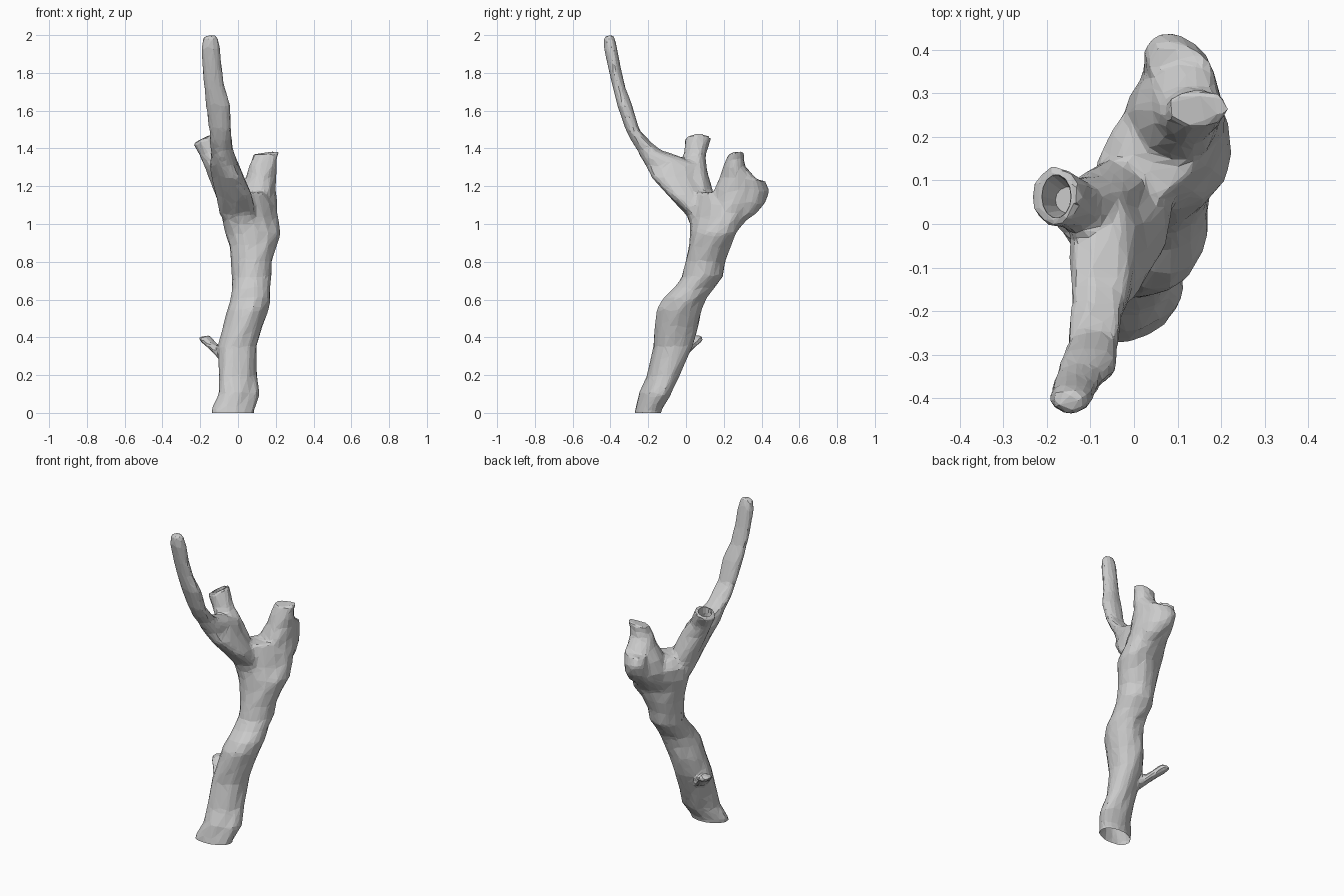
import bpy, bmesh, math, random
from mathutils import Vector

random.seed(4)
SIDES = 14


def limb(bm, sections, tilt=0.0, rough=0.05, lift=0.008):
    """Closed tube through horizontal sections (z, x0, x1, y0, y1[, skew]).
    skew leans the oval diagonally inside its bounds; tilt slants the last section."""
    rings = []
    for k, (z, x0, x1, y0, y1, *skew) in enumerate(sections):
        cx, cy, rx, ry = (x0 + x1) / 2, (y0 + y1) / 2, (x1 - x0) / 2, (y1 - y0) / 2
        s = skew[0] if skew else 0.0
        slope = tilt if k == len(sections) - 1 else 0
        ring = []
        for i in range(SIDES):
            a = 2 * math.pi * i / SIDES
            f = 1.02 + random.uniform(-rough, rough)
            # positive skew stretches the oval along the +x +y diagonal
            dx = rx * f * math.cos(a - s / 2)
            dz = random.uniform(-lift, lift)
            ring.append(bm.verts.new((cx + dx, cy + ry * f * math.sin(a + s / 2),
                                      z + slope * dx + dz)))
        rings.append(ring)
    for a, b in zip(rings, rings[1:]):
        for i in range(SIDES):
            j = (i + 1) % SIDES
            bm.faces.new((a[i], a[j], b[j], b[i]))
    bm.faces.new(rings[0][::-1])
    bm.faces.new(rings[-1])


def make_object(name, bm):
    mesh = bpy.data.meshes.new(name)
    bm.to_mesh(mesh)
    bm.free()
    ob = bpy.data.objects.new(name, mesh)
    bpy.context.collection.objects.link(ob)
    return ob


bm = bmesh.new()
# leaning trunk
limb(bm, [(-0.04, -0.14, 0.08, -0.28, -0.14, 0.2), (0.02, -0.14, 0.085, -0.27, -0.13, 0.2),
          (0.10, -0.105, 0.115, -0.245, -0.08, 0.25), (0.20, -0.10, 0.10, -0.21, -0.035, 0.25),
          (0.35, -0.105, 0.10, -0.175, 0.03, 0.15), (0.46, -0.075, 0.125, -0.16, 0.065),
          (0.55, -0.05, 0.16, -0.15, 0.085), (0.61, -0.035, 0.17, -0.115, 0.11),
          (0.66, -0.03, 0.165, -0.065, 0.15),
          (0.72, -0.03, 0.175, -0.02, 0.195), (0.80, -0.035, 0.18, 0.0, 0.205),
          (0.88, -0.045, 0.20, 0.015, 0.235, 0.1), (0.95, -0.06, 0.23, 0.02, 0.265, 0.25),
          (1.03, -0.08, 0.21, 0.02, 0.31, 0.35), (1.10, -0.08, 0.19, 0.03, 0.32, 0.4),
          (1.16, -0.04, 0.15, 0.05, 0.25, 0.4)])
# long front branch, broad where the stub leaves it
limb(bm, [(0.95, -0.03, 0.12, 0.04, 0.20), (1.05, -0.10, 0.10, 0.0, 0.18),
          (1.15, -0.12, 0.075, -0.10, 0.12, -0.2), (1.25, -0.14, 0.03, -0.185, 0.09, -0.2),
          (1.31, -0.15, 0.005, -0.215, 0.07), (1.355, -0.145, -0.01, -0.24, -0.03),
          (1.39, -0.145, -0.025, -0.255, -0.13),
          (1.43, -0.15, -0.03, -0.28, -0.185), (1.50, -0.155, -0.035, -0.32, -0.245),
          (1.63, -0.17, -0.04, -0.365, -0.285), (1.72, -0.18, -0.07, -0.385, -0.32),
          (1.82, -0.19, -0.085, -0.41, -0.345), (1.93, -0.195, -0.095, -0.435, -0.365),
          (1.98, -0.185, -0.105, -0.435, -0.375), (2.0, -0.17, -0.115, -0.43, -0.385)])
# broken hollow stub
limb(bm, [(1.08, -0.09, 0.06, 0.0, 0.16), (1.20, -0.135, 0.02, -0.02, 0.135),
          (1.30, -0.175, -0.02, -0.03, 0.11), (1.37, -0.205, -0.08, -0.01, 0.105),
          (1.455, -0.24, -0.13, -0.005, 0.135)], tilt=0.5)
# rear branch
limb(bm, [(0.95, -0.02, 0.22, 0.05, 0.26, 0.2), (1.02, -0.04, 0.21, 0.08, 0.31, 0.1),
          (1.10, -0.025, 0.205, 0.13, 0.36), (1.18, 0.005, 0.20, 0.15, 0.38),
          (1.25, 0.04, 0.20, 0.18, 0.36), (1.30, 0.06, 0.205, 0.195, 0.315),
          (1.345, 0.075, 0.205, 0.215, 0.305), (1.375, 0.075, 0.22, 0.225, 0.31)], tilt=0.08)
# knot behind the rear branch
limb(bm, [(1.00, 0.02, 0.18, 0.18, 0.30), (1.06, 0.015, 0.19, 0.22, 0.37),
          (1.11, 0.02, 0.19, 0.25, 0.42, -0.2), (1.18, 0.025, 0.18, 0.27, 0.44, -0.3),
          (1.235, 0.035, 0.19, 0.28, 0.415, -0.3)], tilt=0.1)
# small side twig
limb(bm, [(0.28, -0.10, -0.02, -0.09, -0.02), (0.32, -0.135, -0.06, -0.08, 0.02),
          (0.35, -0.165, -0.09, -0.055, 0.05), (0.375, -0.195, -0.12, -0.015, 0.085),
          (0.405, -0.215, -0.15, 0.02, 0.095)], tilt=0.2, lift=0)
tree = make_object("broken_tree_trunk", bm)

# hollow cutter for the stub end
bm = bmesh.new()
limb(bm, [(1.36, -0.18, -0.12, 0.025, 0.085), (1.43, -0.21, -0.146, 0.016, 0.11),
          (1.55, -0.225, -0.143, 0.008, 0.122)], rough=0.0, lift=0)
cutter = make_object("stub_hollow_cutter", bm)
cutter.hide_render = True

# fuse the limbs, soften the joins, then thin out to rough facets
bpy.context.view_layer.objects.active = tree
tree.select_set(True)
m = tree.modifiers.new("fuse", 'REMESH')
m.mode, m.voxel_size = 'VOXEL', 0.012
m = tree.modifiers.new("soften", 'SMOOTH')
m.factor, m.iterations = 0.5, 5
m = tree.modifiers.new("facets", 'DECIMATE')
m.ratio = 0.08
m = tree.modifiers.new("hollow", 'BOOLEAN')
m.operation, m.object, m.solver = 'DIFFERENCE', cutter, 'EXACT'
for name in [md.name for md in tree.modifiers]:
    bpy.ops.object.modifier_apply(modifier=name)
bpy.data.objects.remove(cutter)

# open, flat-cut base
bm = bmesh.new()
bm.from_mesh(tree.data)
bmesh.ops.bisect_plane(bm, geom=bm.verts[:] + bm.edges[:] + bm.faces[:],
                       plane_co=Vector((0, 0, 0)), plane_no=Vector((0, 0, 1)), clear_inner=True)
for f in bm.faces:
    f.smooth = False
bm.to_mesh(tree.data)
bm.free()
